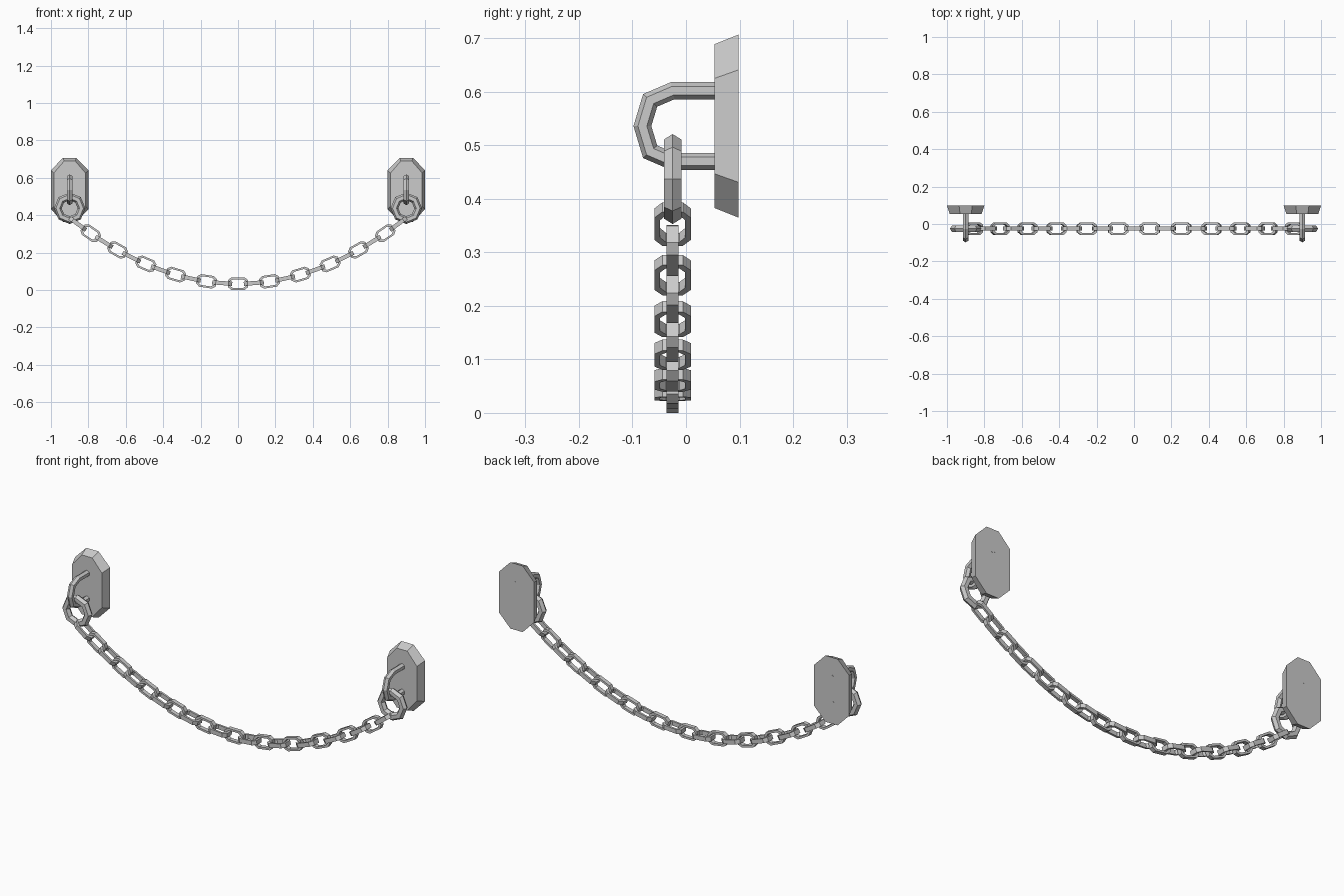
import bpy, bmesh
from math import pi, cos, sin, atan
from mathutils import Vector, Matrix

if "Cube" in bpy.data.objects:
    bpy.data.objects.remove(bpy.data.objects["Cube"])

CHAIN_Y = -0.025


def finish(bm, name):
    bmesh.ops.recalc_face_normals(bm, faces=bm.faces)
    mesh = bpy.data.meshes.new(name)
    bm.to_mesh(mesh)
    bm.free()
    obj = bpy.data.objects.new(name, mesh)
    bpy.context.collection.objects.link(obj)
    return obj


def hex_sweep(name, path, side, radius, closed=False):
    """Sweep a six-sided bar along a flat path whose plane normal is side."""
    bm = bmesh.new()
    pts = [Vector(p) for p in path]
    n = len(pts)
    rings = []
    for i, p in enumerate(pts):
        a = (p - pts[i - 1]).normalized() if closed or i > 0 else None
        b = (pts[(i + 1) % n] - p).normalized() if closed or i < n - 1 else None
        a, b = a or b, b or a
        tangent = (a + b).normalized()
        out = tangent.cross(side) / tangent.dot(a)      # mitred corner
        rings.append([bm.verts.new(p + radius * (out * cos(k * pi / 3) + side * sin(k * pi / 3)))
                      for k in range(6)])
    for i in range(n if closed else n - 1):
        r, s = rings[i], rings[(i + 1) % n]
        for k in range(6):
            m = (k + 1) % 6
            bm.faces.new((r[k], r[m], s[m], s[k]))
    if not closed:
        bm.faces.new(rings[0])
        bm.faces.new(rings[-1])
    return finish(bm, name)


def octagon(w, h, cx, cy):
    """Rectangle outline with cut corners (half sizes w, h)."""
    return [(w, h - cy), (w - cx, h), (cx - w, h), (-w, h - cy),
            (-w, cy - h), (cx - w, -h), (w - cx, -h), (w, cy - h)]


def wall_plate(name, x, z):
    bm = bmesh.new()
    loops = [[bm.verts.new((x + u, y, z + v)) for u, v in octagon(*dims)]
             for y, dims in ((0.053, (0.085, 0.153, 0.055, 0.064)),
                             (0.098, (0.100, 0.171, 0.065, 0.066)))]
    for k in range(8):
        m = (k + 1) % 8
        bm.faces.new((loops[0][k], loops[0][m], loops[1][m], loops[1][k]))
    for loop in loops:
        bm.faces.new(loop)
    return finish(bm, name)


# Wall plates, staples and rings at both ends
for label, x in (("left", -0.9), ("right", 0.9)):
    wall_plate(label + "_wall_plate", x, 0.536)
    half = [(0.0985, 0.066), (-0.025, 0.066), (-0.067, 0.048), (-0.0815, 0)]
    profile = half + [(y, -z) for y, z in half[-2::-1]]
    hex_sweep(label + "_staple", [(x, y, 0.536 + z) for y, z in profile],
              Vector((1, 0, 0)), 0.016)
    circle = [(x + 0.0635 * cos(k * pi / 4), CHAIN_Y, 0.437 + 0.0635 * sin(k * pi / 4))
              for k in range(8)]
    hex_sweep(label + "_ring", circle, Vector((0, 1, 0)), 0.019, closed=True)

# One chain link: flat cut-corner frame, long along x, lying in the xz plane
bm = bmesh.new()
loops = []
for dims in ((0.0535, 0.034, 0.019, 0.015), (0.042, 0.0235, 0.015, 0.011)):
    for y in (-0.011, 0.011):
        loops.append([bm.verts.new((u, y, v)) for u, v in octagon(*dims)])
for p, q in ((0, 1), (1, 3), (3, 2), (2, 0)):
    for k in range(8):
        m = (k + 1) % 8
        bm.faces.new((loops[p][k], loops[p][m], loops[q][m], loops[q][k]))
first = finish(bm, "chain_link")
link_mesh = first.data
bpy.data.objects.remove(first)

# Links hang along a parabola, every second one turned a quarter
SAG, PITCH, COUNT = 0.435, 0.0845, 11
stations, x, s, step = [0.0], 0.0, 0.0, 0.0005
while len(stations) <= COUNT:
    s += step * (1 + (2 * SAG * (x + step / 2)) ** 2) ** 0.5
    x += step
    if s >= PITCH * len(stations):
        stations.append(x)
for i in range(-COUNT, COUNT + 1):
    x = stations[abs(i)] * (1 if i >= 0 else -1)
    obj = bpy.data.objects.new("chain_link_%02d" % (i + COUNT + 1), link_mesh)
    bpy.context.collection.objects.link(obj)
    obj.matrix_world = (Matrix.Translation((x, CHAIN_Y, 0.034 + SAG * x * x))
                        @ Matrix.Rotation(-atan(2 * SAG * x), 4, 'Y')
                        @ Matrix.Rotation(pi / 2 * (i % 2), 4, 'X'))
